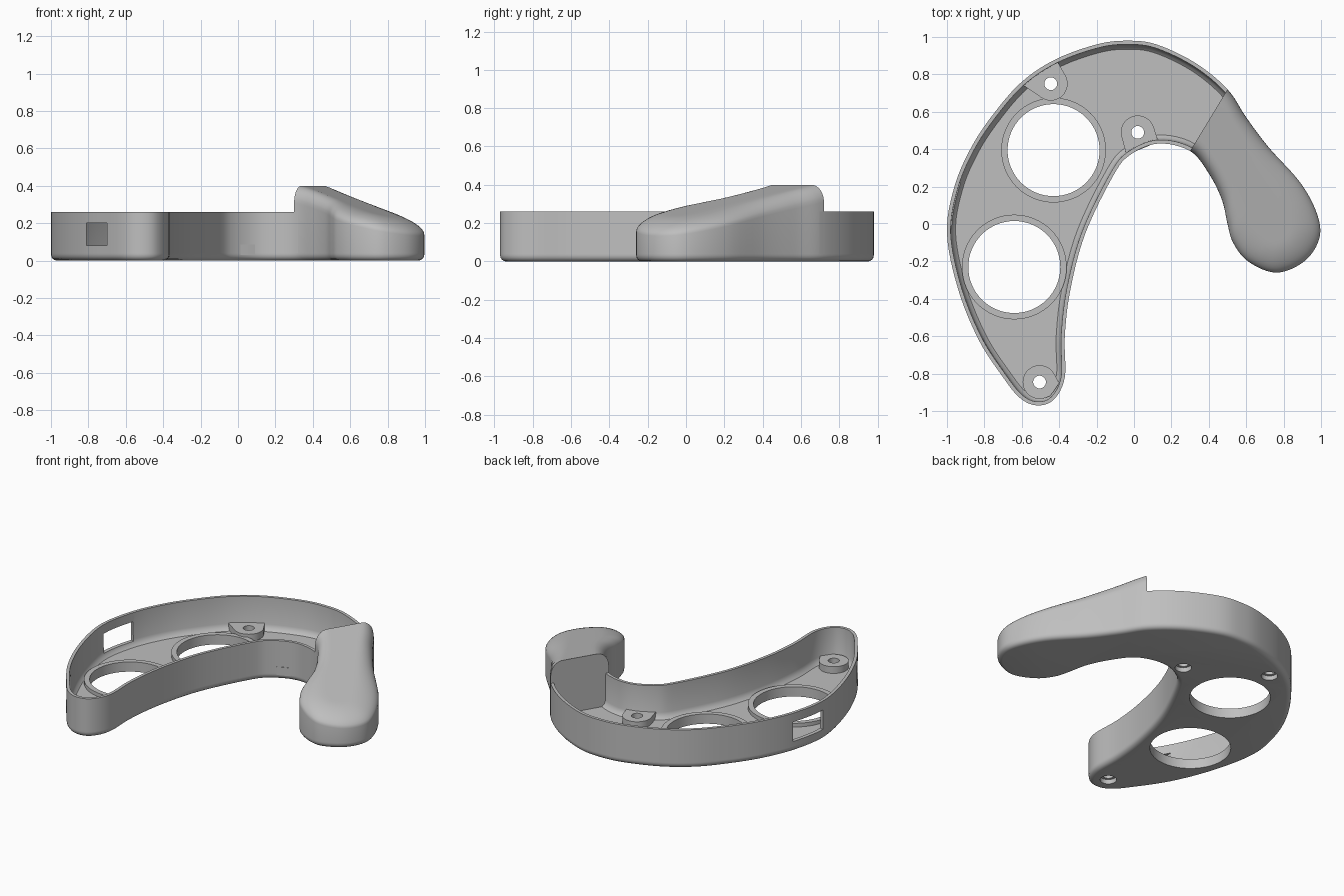
import bpy, bmesh, math
from mathutils import Vector, Matrix

cube = bpy.data.objects.get("Cube")
if cube:
    bpy.data.objects.remove(cube)

grey = bpy.data.materials.new("plain_grey")
grey.use_nodes = True
grey.diffuse_color = (0.52, 0.52, 0.52, 1)
grey.node_tree.nodes["Principled BSDF"].inputs["Base Color"].default_value = (0.52, 0.52, 0.52, 1)

FLOOR, RIM = 0.04, 0.26
STEPS = 6

# Plan outline, clockwise: handle side first, then the tray side
HANDLE = [(.5, .72), (.6, .57), (.72, .41), (.89, .22), (.98, .05), (.99, -.08), (.91, -.2), (.76, -.26),
          (.61, -.2), (.53, -.1), (.5, 0), (.47, .13), (.4, .27)]
TRAY = [(.3, .39), (.13, .43), (-.02, .37), (-.11, .26), (-.26, -.05), (-.34, -.35), (-.37, -.6), (-.37, -.82),
        (-.43, -.94), (-.52, -.97), (-.61, -.93), (-.7, -.82), (-.83, -.62), (-.94, -.35), (-1, -.05),
        (-.96, .2), (-.87, .41), (-.75, .59), (-.6, .76), (-.42, .88), (-.2, .96), (-.04, .98), (.12, .96),
        (.33, .86)]


def smooth_loop(points):
    """Catmull-Rom curve through a closed list of points."""
    pts = [Vector(p) for p in points]
    n, out = len(pts), []
    for i in range(n):
        a, b, c, d = (pts[(i + k) % n] for k in (-1, 0, 1, 2))
        for s in range(STEPS):
            t = s / STEPS
            out.append(b + (c - a) * t / 2 + (a * 2 - b * 5 + c * 4 - d) * t**2 / 2
                       + (b * 3 - a - c * 3 + d) * t**3 / 2)
    return out


outline = smooth_loop(HANDLE + TRAY)
count = len(outline)
cut = len(HANDLE) * STEPS


def inset(i, amount):
    """Outline point i moved inward."""
    i %= count
    t = (outline[(i + 1) % count] - outline[i - 1]).normalized()
    return outline[i] + Vector((t.y, -t.x)) * amount


def finish(name, bm, smooth=True):
    bmesh.ops.remove_doubles(bm, verts=bm.verts, dist=0.0002)
    bmesh.ops.recalc_face_normals(bm, faces=bm.faces)
    mesh = bpy.data.meshes.new(name)
    bm.to_mesh(mesh)
    bm.free()
    mesh.materials.append(grey)
    ob = bpy.data.objects.new(name, mesh)
    bpy.context.collection.objects.link(ob)
    if smooth:
        shade(ob)
    return ob


def activate(ob):
    bpy.ops.object.select_all(action='DESELECT')
    ob.select_set(True)
    bpy.context.view_layer.objects.active = ob


def shade(ob):
    activate(ob)
    bpy.ops.object.shade_smooth_by_angle(angle=math.radians(35))


def loft(bm, rings, closed):
    """Bridge rings of equal length; returns the vertex rings."""
    vs = [[bm.verts.new(p) for p in r] for r in rings]
    for a, b in zip(vs, vs[1:]):
        for i in range(len(a) if closed else len(a) - 1):
            j = (i + 1) % len(a)
            bm.faces.new((a[i], a[j], b[j], b[i]))
    return vs


def cylinder(name, x, y, r, z0, z1):
    bm = bmesh.new()
    bmesh.ops.create_cone(bm, cap_ends=True, segments=64, radius1=r, radius2=r, depth=z1 - z0,
                          matrix=Matrix.Translation((x, y, (z0 + z1) / 2)))
    return finish(name, bm)


def box(name, centre, size, turn=0):
    bm = bmesh.new()
    bmesh.ops.create_cube(bm, size=1, matrix=Matrix.Translation(centre) @ Matrix.Rotation(turn, 4, 'Z')
                          @ Matrix.Diagonal((*size, 1)))
    return finish(name, bm, False)


def carve(ob, cutters):
    """Cut shapes out of a part."""
    for c in cutters:
        c.hide_render = True
        mod = ob.modifiers.new("cut", 'BOOLEAN')
        mod.object, mod.operation, mod.solver = c, 'DIFFERENCE', 'EXACT'
        activate(ob)
        bpy.ops.object.modifier_apply(modifier=mod.name)
        bpy.data.objects.remove(c)
    shade(ob)


# Floor slab with a rounded lower edge
bm = bmesh.new()
R = 0.032
profile = [(R * (1 - math.sin(a)), R * (1 - math.cos(a))) for a in (k * math.pi / 8 for k in range(5))]
rings = [[(*inset(i, d), z) for i in range(count)] for d, z in profile + [(0, FLOOR)]]
vs = loft(bm, rings, True)
bm.faces.new(vs[0])
bm.faces.new(vs[-1])
floor = finish("floor", bm)

# Thin tray wall with a fillet at its foot
bm = bmesh.new()
section = [(0, FLOOR - .005), (0, RIM), (.02, RIM), (.022, .08), (.03, .055), (.046, FLOOR), (.046, FLOOR - .005)]
rings = [[(*inset(i, d), z) for d, z in section] for i in range(cut - 1, count + 2)]
vs = loft(bm, rings, True)
bm.faces.new(vs[0])
bm.faces.new(vs[-1])
wall = finish("tray_wall", bm)
carve(wall, [box("side_slot", (-.97, .1, .135), (.2, .25, .13), -.2),
             box("front_port", (-.755, -.73, .14), (.11, .4, .12))])

# Handle: section by section, domed above a sloping shoulder
start = (outline[0] + outline[cut]) / 2
edge = (outline[0] - outline[cut]).normalized()
axis = Vector((edge.y, -edge.x))
spine = [start, Vector((.62, .22)), Vector((.76, -.02))]


def along(p):
    return (p - start).dot(axis)


def spine_at(p):
    d = max(along(p), 0)
    for a, b in zip(spine, spine[1:]):
        t = (d - along(a)) / (along(b) - along(a))
        if t <= 1:
            return a.lerp(b, t)
    return spine[-1]


def height(p, f):
    d = max(along(p), 0)
    shoulder, crown = .31 - .21 * d, .4 - .24 * d
    flat = min(f / (.4 + .4 * d), 1)
    return shoulder + (crown - shoulder) * math.sqrt(1 - (1 - flat) ** 2)


bm = bmesh.new()
side = outline[:cut + 1]
rings = [[(*p, FLOOR - .005) for p in side]]
for f in (0, .01, .03, .07, .12, .18, .26, .35, .45, .55, .65, .75, .88, 1):
    ring = [p.lerp(spine_at(p), f) for p in side]
    rings.append([(*p, height(p, f)) for p in ring])
vs = loft(bm, rings, False)
bm.faces.new([r[0] for r in vs] + [r[-1] for r in reversed(vs[:-1])])
bm.faces.new(vs[0])
finish("handle", bm)

# Large openings with raised rims
OPENINGS = [(-.43, .395), (-.64, -.23)]
carve(floor, [cylinder("opening", x, y, .246, -.1, .2) for x, y in OPENINGS])
for x, y in OPENINGS:
    rim = cylinder("opening_rim", x, y, .28, .03, .065)
    carve(rim, [cylinder("opening", x, y, .246, -.1, .2)])

# Screw bosses, each flared towards the nearest wall
BOSSES = [(-.445, .75, [(-.59, .74), (-.41, .87)]),
          (.02, .49, [(-.04, .37), (.13, .44)]),
          (-.505, -.845, [(-.4, -.85), (-.45, -.92)])]
for x, y, feet in BOSSES:
    bm = bmesh.new()
    plan = [Vector(f) for f in feet]
    plan += [Vector((x + .09 * math.cos(a), y + .09 * math.sin(a)))
             for a in (k * math.pi / 20 for k in range(40))]
    for p in plan:
        for z in (.03, .085):
            bm.verts.new((*p, z))
    hull = bmesh.ops.convex_hull(bm, input=bm.verts)
    loose = {g for g in hull["geom_interior"] if isinstance(g, bmesh.types.BMVert)}
    bmesh.ops.delete(bm, geom=list(loose), context='VERTS')
    boss = finish("screw_boss", bm)
    carve(boss, [cylinder("screw_hole", x, y, .034, -.1, .2)])
    carve(floor, [cylinder("screw_recess", x, y, .05, -.1, .2)])
